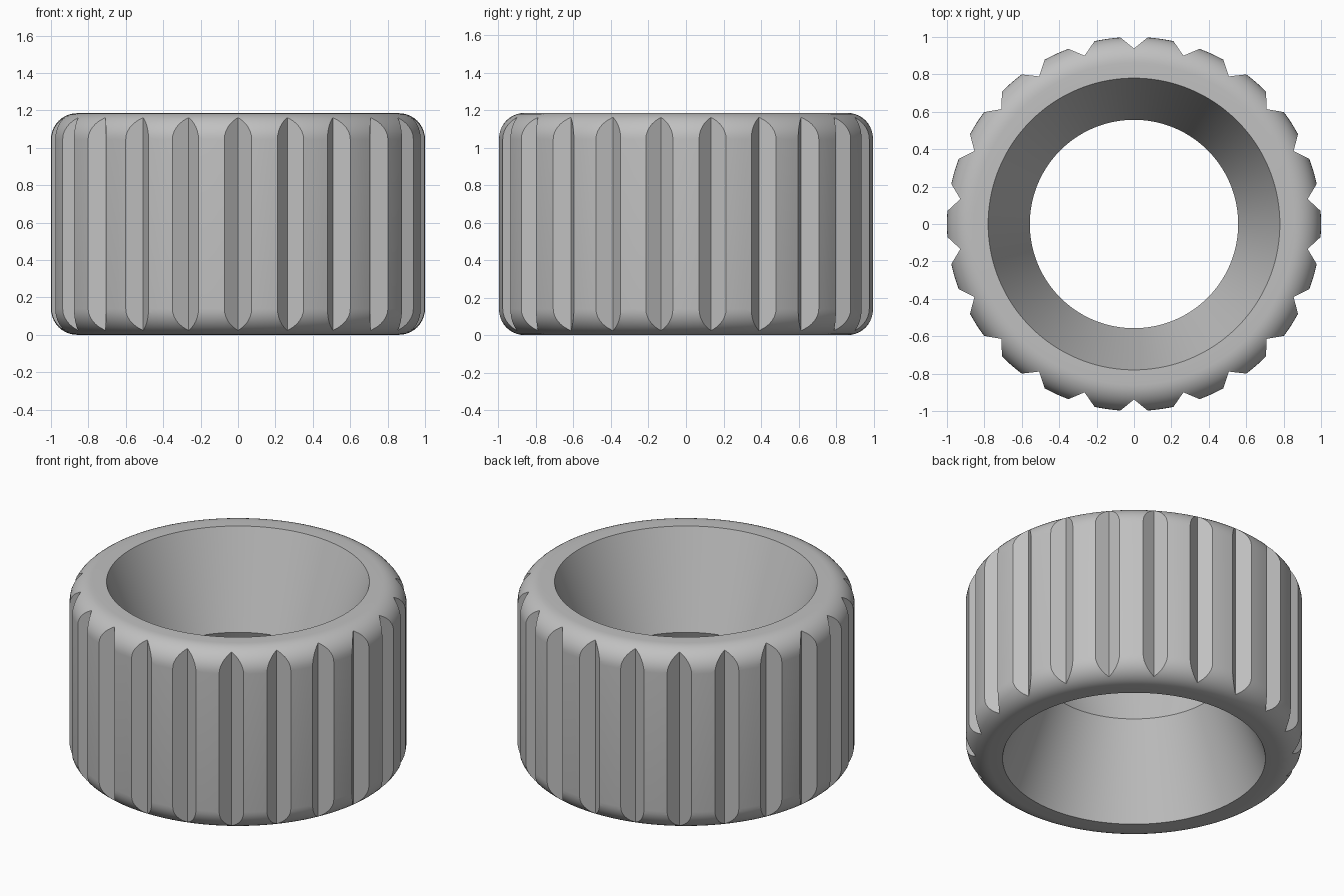
import bpy
import bmesh
from math import sin, cos, pi, radians

HEIGHT = 1.185
ROUND = 0.14        # outer corner radius
MOUTH, WAIST = 0.78, 0.557
NOTCHES = 22
SEGMENTS = NOTCHES * 8

cube = bpy.data.objects.get("Cube")
if cube:
    bpy.data.objects.remove(cube, do_unlink=True)

grey = bpy.data.materials.new("plain grey")
grey.use_nodes = True
colour = (0.53, 0.53, 0.53, 1)
grey.diffuse_color = colour
grey.node_tree.nodes["Principled BSDF"].inputs["Base Color"].default_value = colour


def add_object(name, bm):
    bmesh.ops.recalc_face_normals(bm, faces=bm.faces)
    mesh = bpy.data.meshes.new(name)
    bm.to_mesh(mesh)
    bm.free()
    mesh.materials.append(grey)
    obj = bpy.data.objects.new(name, mesh)
    bpy.context.collection.objects.link(obj)
    return obj


# Ring body: a rounded outside and a double-cone bore, turned round z
steps = 10
arc = [i * pi / 2 / steps for i in range(steps + 1)]
lower = [(1 - ROUND + ROUND * sin(a), ROUND - ROUND * cos(a)) for a in arc]
upper = [(r, HEIGHT - z) for r, z in reversed(lower)]
profile = [(WAIST, HEIGHT / 2), (MOUTH, 0)] + lower + upper + [(MOUTH, HEIGHT)]

bm = bmesh.new()
rings = []
for s in range(SEGMENTS):
    a = 2 * pi * s / SEGMENTS
    rings.append([bm.verts.new((r * sin(a), r * cos(a), z)) for r, z in profile])
for s in range(SEGMENTS):
    here, there = rings[s - 1], rings[s]
    for i in range(len(profile)):
        bm.faces.new((here[i - 1], here[i], there[i], there[i - 1]))
ring = add_object("knurled_ring", bm)

# Grip notches: V-shaped prisms cut from the rim
ROOT, RIM, HALF = 0.938, 1.03, 0.113
bm = bmesh.new()
for n in range(NOTCHES):
    a = 2 * pi * n / NOTCHES
    ends = []
    for z in (-0.1, HEIGHT + 0.1):
        ends.append([bm.verts.new((r * sin(a) + t * cos(a), r * cos(a) - t * sin(a), z))
                     for r, t in ((ROOT, 0), (RIM, HALF), (RIM, -HALF))])
    low, high = ends
    bm.faces.new(low)
    bm.faces.new(high[::-1])
    for i in range(3):
        bm.faces.new((low[i - 1], low[i], high[i], high[i - 1]))
cutter = add_object("notch_cutter", bm)
cutter.hide_render = True

cut = ring.modifiers.new("notches", 'BOOLEAN')
cut.operation = 'DIFFERENCE'
cut.solver = 'EXACT'
cut.object = cutter
for obj in bpy.context.selected_objects:
    obj.select_set(False)
bpy.context.view_layer.objects.active = ring
ring.select_set(True)
bpy.ops.object.modifier_apply(modifier=cut.name)
bpy.data.objects.remove(cutter, do_unlink=True)

# Smooth curves, crisp notch and bore edges
bpy.ops.object.shade_smooth_by_angle(angle=radians(25))
